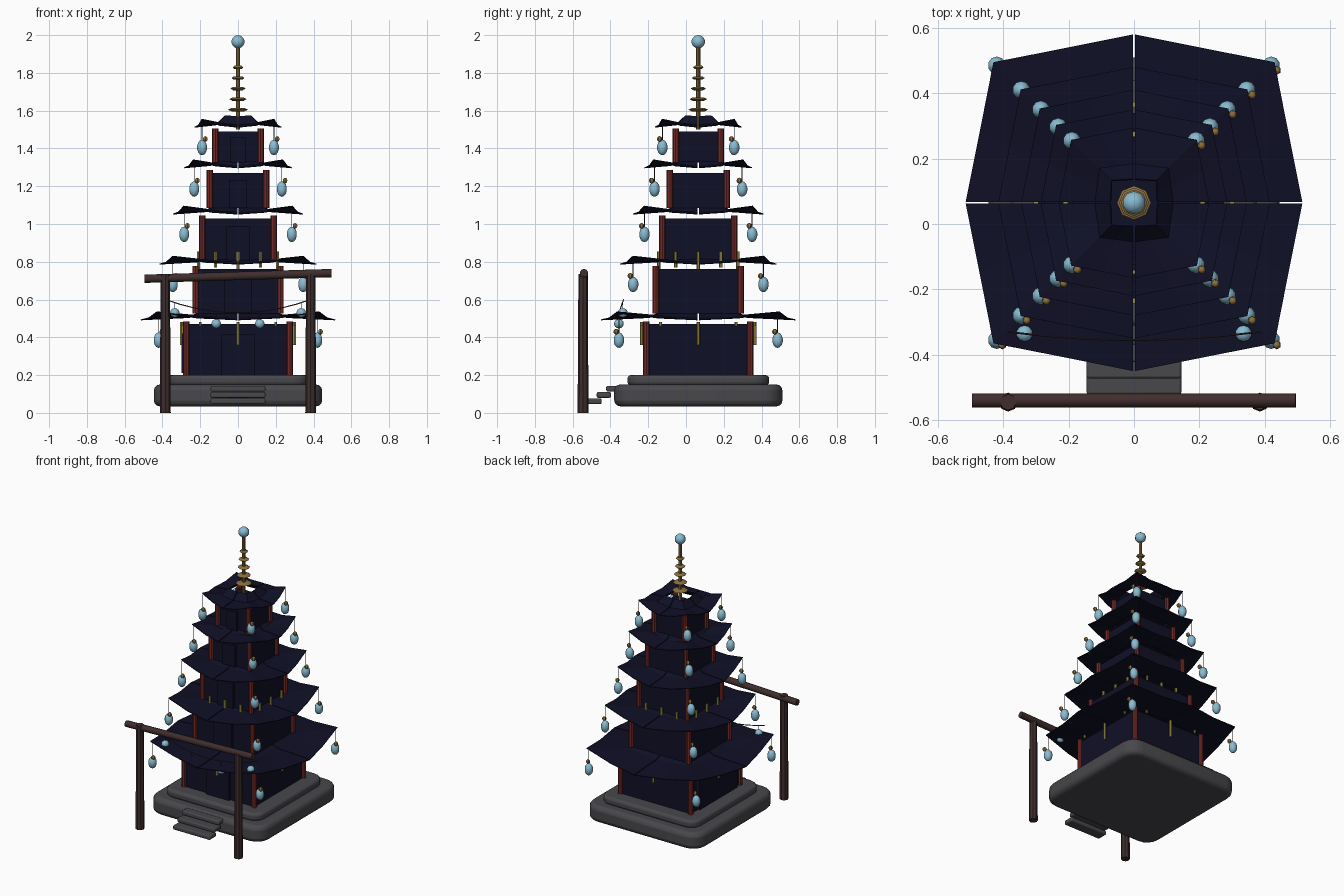
import bpy, bmesh, math
from mathutils import Vector, Matrix

if "Cube" in bpy.data.objects:
    bpy.data.objects.remove(bpy.data.objects["Cube"])

CY = 0.065  # tower axis in y


def material(name, r, g, b):
    m = bpy.data.materials.new(name)
    m.use_nodes = True
    m.diffuse_color = (r, g, b, 1)
    m.node_tree.nodes["Principled BSDF"].inputs["Base Color"].default_value = (r, g, b, 1)
    return m


NAVY = material("midnight_navy", 0.005, 0.005, 0.02)
STONE = material("grey_stone", 0.065, 0.065, 0.073)
RED = material("dull_red", 0.17, 0.022, 0.02)
WOOD = material("dark_wood", 0.05, 0.027, 0.026)
GOLD = material("old_gold", 0.26, 0.16, 0.045)
YELLOW = material("yellow_gold", 0.36, 0.29, 0.06)
BLUE = material("pale_blue", 0.25, 0.5, 0.64)


def finish(name, bm, mat, smooth=False):
    bmesh.ops.recalc_face_normals(bm, faces=bm.faces)
    me = bpy.data.meshes.new(name)
    bm.to_mesh(me)
    bm.free()
    me.materials.append(mat)
    ob = bpy.data.objects.new(name, me)
    bpy.context.collection.objects.link(ob)
    if smooth:
        bpy.ops.object.select_all(action='DESELECT')
        ob.select_set(True)
        bpy.context.view_layer.objects.active = ob
        bpy.ops.object.shade_smooth_by_angle(angle=math.radians(40))
    return ob


def box(name, size, centre, mat, corner=0, edge=0):
    bm = bmesh.new()
    bmesh.ops.create_cube(bm, size=1, matrix=Matrix.Translation(centre) @ Matrix.Diagonal((*size, 1)))
    if corner:
        upright = [e for e in bm.edges if abs(e.verts[0].co.z - e.verts[1].co.z) > size[2] / 2]
        bmesh.ops.bevel(bm, geom=upright, offset=corner, segments=4, profile=0.5, affect='EDGES')
    ob = finish(name, bm, mat, smooth=edge > 0)
    if edge:
        b = ob.modifiers.new("soft_edges", 'BEVEL')
        b.width, b.segments = edge, 3
        b.angle_limit = math.radians(40)
    return ob


def rod(name, a, b, radius, mat, sides=8, taper=1, smooth=True):
    a, b = Vector(a), Vector(b)
    turn = (b - a).to_track_quat('Z', 'Y').to_matrix().to_4x4()
    bm = bmesh.new()
    bmesh.ops.create_cone(bm, cap_ends=True, segments=sides, radius1=radius, radius2=radius * taper,
                          depth=(b - a).length, matrix=Matrix.Translation((a + b) / 2) @ turn)
    return finish(name, bm, mat, smooth)


def ball(name, centre, radius, height, mat, sides=10):
    bm = bmesh.new()
    bmesh.ops.create_uvsphere(bm, u_segments=sides, v_segments=7, radius=1,
                              matrix=Matrix.Translation(centre) @ Matrix.Diagonal((radius, radius, height, 1)))
    return finish(name, bm, mat, True)


def roof(name, r, z):
    """Four quarter panels with upturned corners, open in the middle."""
    bm = bmesh.new()
    # each ring: reach at side middle, reach at corner, heights at middle, quarter, corner
    rings = [(r, r * 0.835, 0.0, 0.01, 0.042),
             (r * 0.52, r * 0.46, 0.012, 0.014, 0.018),
             (r * 0.32, r * 0.3, 0.055, 0.058, 0.06)]
    gap = 0.003
    for k in range(4):
        spin = Matrix.Rotation(k * math.pi / 2, 3, 'Z')
        rows = []
        for m, c, z0, z1, z2 in rings:
            h = (m + c) / 2
            pts = [(m, gap, z0), (h, c / 2, z1), (c, c, z2), (c / 2, h, z1), (gap, m, z0)]
            rows.append([bm.verts.new(spin @ Vector(p) + Vector((0, CY, z))) for p in pts])
        for lo, hi in zip(rows, rows[1:]):
            for i in range(4):
                bm.faces.new((lo[i], lo[i + 1], hi[i + 1], hi[i]))
    ob = finish(name, bm, NAVY)
    ob.modifiers.new("thickness", 'SOLIDIFY').thickness = 0.005


# stone base and steps
box("base_lower", (0.89, 0.89, 0.115), (0, CY, 0.0925), STONE, 0.1, 0.03)
box("base_upper", (0.75, 0.75, 0.055), (0, CY, 0.1725), STONE, 0.08, 0.018)
for i in range(3):
    box(f"step_{i + 1}", (0.29, 0.075, 0.03), (0, -0.485 + 0.05 * i, 0.062 + 0.033 * i), STONE, 0, 0.008)

# storeys: wall half width, wall bottom, wall top, roof reach, roof height, bell reach, bell height
STOREYS = [(0.275, 0.20, 0.47, 0.515, 0.495, 0.42, 0.385),
           (0.225, 0.525, 0.762, 0.415, 0.79, 0.345, 0.68),
           (0.19, 0.81, 1.03, 0.345, 1.055, 0.285, 0.945),
           (0.15, 1.085, 1.27, 0.285, 1.30, 0.232, 1.185),
           (0.12, 1.325, 1.49, 0.23, 1.515, 0.19, 1.405)]
for n, (w, z0, z1, reach, rz, br, bz) in enumerate(STOREYS, 1):
    box(f"wall_{n}", (2 * w, 2 * w, z1 - z0), (0, CY, (z0 + z1) / 2), NAVY)
    roof(f"roof_{n}", reach, rz)
    door_h = (z1 - z0) * 0.8
    box(f"door_{n}", (w * 0.65, 0.018, door_h), (0, CY - w - 0.008, z0 + door_h / 2), NAVY)
    for sx in (-1, 1):
        for sy in (-1, 1):
            x, y = sx * w, CY + sy * w
            rod(f"column_{n}", (x, y, z0), (x, y, z1 + 0.015), 0.017, RED)
            x, y = sx * br, CY + sy * br
            ball(f"bell_{n}", (x, y, bz), 0.028, 0.041, BLUE)
            ball(f"bell_cap_{n}", (x + 0.017, y - 0.015, bz + 0.045), 0.014, 0.015, GOLD, 6)
            rod(f"bell_string_{n}", (x, y, bz + 0.035), (x, y, rz + 0.03), 0.002, WOOD, 4)

# side panel on the lowest storey
box("side_panel", (0.03, 0.42, 0.21), (-0.285, CY, 0.315), NAVY)

# hanging gold strips on all four sides
for k in range(4):
    spin = Matrix.Rotation(k * math.pi / 2, 3, 'Z')
    for t, d, low, high in ((0, 0.30, 0.36, 0.48), (-0.12, 0.21, 0.77, 0.855),
                            (0, 0.21, 0.75, 0.855), (0.12, 0.21, 0.77, 0.855)):
        p = spin @ Vector((t, -d, 0)) + Vector((0, CY, 0))
        rod("gold_strip", (p.x, p.y, low), (p.x, p.y, high), 0.009, YELLOW, 6)
    for t in (-0.2, 0.2):
        p = spin @ Vector((t, -0.30, 0)) + Vector((0, CY, 0))
        rod("gold_hook", (p.x, p.y, 0.46), (p.x, p.y, 0.48), 0.008, YELLOW, 6)

# spire with rings and finial
rod("spire", (0, CY, 1.5), (0, CY, 1.94), 0.011, GOLD)
for i in range(5):
    z, r = 1.605 + 0.056 * i, 0.052 - 0.006 * i
    rod("spire_ring_lower", (0, CY, z - 0.009), (0, CY, z), r * 0.65, GOLD, 8, 1.54)
    rod("spire_ring_upper", (0, CY, z), (0, CY, z + 0.009), r, GOLD, 8, 0.65)
ball("finial", (0, CY, 1.965), 0.036, 0.035, BLUE)

# timber gate
for s in (-1, 1):
    rod("gate_post", (s * 0.385, -0.545, 0), (s * 0.385, -0.545, 0.735), 0.029, WOOD, 8, 0.85)
rod("gate_beam", (-0.495, -0.54, 0.71), (0.495, -0.54, 0.74), 0.022, WOOD, 10)

# sagging rope with four lanterns
path = [Vector((0.385 * t, -0.355 + 0.025 * t * t, 0.53 + 0.07 * t * t))
        for t in (i / 5 - 1 for i in range(11))]
for a, b in zip(path, path[1:]):
    rod("lantern_rope", a, b, 0.003, WOOD, 5)
for x, y, z, top in ((0.335, -0.335, 0.53, 0.585), (0.115, -0.355, 0.472, 0.535)):
    for s in (-1, 1):
        ball("lantern", (s * x, y, z), 0.026, 0.025, BLUE)
        rod("lantern_cord", (s * x, y, z), (s * x, y, top), 0.002, WOOD, 4)
